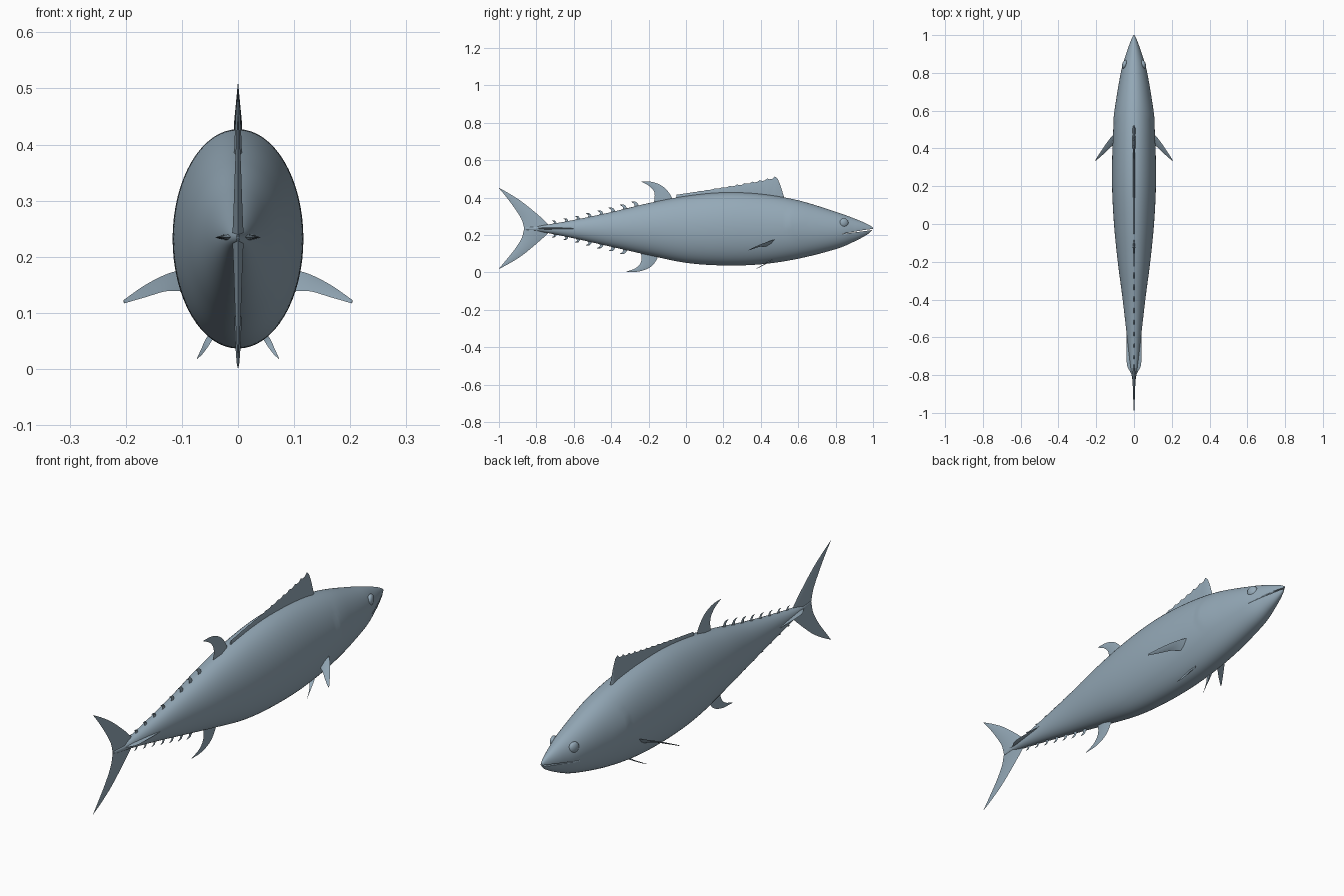
import bpy, bmesh, math
from mathutils import Vector, Matrix

if "Cube" in bpy.data.objects:
    bpy.data.objects.remove(bpy.data.objects["Cube"])

# One slate blue colour for the whole fish
COLOUR = (0.30, 0.40, 0.48, 1)
slate = bpy.data.materials.new("slate_blue")
slate.use_nodes = True
slate.diffuse_color = COLOUR
slate.node_tree.nodes["Principled BSDF"].inputs["Base Color"].default_value = COLOUR


def spline(points, steps):
    """Smooth curve through points of any dimension."""
    pts = [Vector(p) for p in points]
    pts = [pts[0] * 2 - pts[1]] + pts + [pts[-1] * 2 - pts[-2]]
    out = []
    for a, b, c, d in zip(pts, pts[1:], pts[2:], pts[3:]):
        for i in range(steps):
            t = i / steps
            out.append((b * 2 + (c - a) * t + (a * 2 - b * 5 + c * 4 - d) * t * t
                        + (b * 3 - a - c * 3 + d) * t ** 3) / 2)
    return out + [pts[-2]]


def finish(name, bm, angle=40, mirror=False):
    bmesh.ops.recalc_face_normals(bm, faces=bm.faces)
    mesh = bpy.data.meshes.new(name)
    bm.to_mesh(mesh)
    bm.free()
    mesh.materials.append(slate)
    obj = bpy.data.objects.new(name, mesh)
    bpy.context.collection.objects.link(obj)
    bpy.ops.object.select_all(action='DESELECT')
    obj.select_set(True)
    bpy.context.view_layer.objects.active = obj
    bpy.ops.object.shade_smooth_by_angle(angle=math.radians(angle))
    if mirror:
        obj.modifiers.new("Mirror", 'MIRROR').use_mirror_merge = False
    return obj


def loft(bm, rings):
    """Skin a list of rings and cap both ends."""
    rows = [[bm.verts.new(p) for p in ring] for ring in rings]
    n = len(rows[0])
    for a, b in zip(rows, rows[1:]):
        for i in range(n):
            bm.faces.new((a[i], a[(i + 1) % n], b[(i + 1) % n], b[i]))
    bm.faces.new(rows[0])
    bm.faces.new(rows[-1])


def add_fin(bm, lead, trail, thick, tip_thick=None):
    """Lens section blade between a leading and a trailing edge."""
    tip_thick = thick if tip_thick is None else tip_thick
    normal = (lead[-1] - lead[0]).cross(trail[0] - lead[0]).normalized()
    rings = []
    for i, (a, b) in enumerate(zip(lead, trail)):
        t = thick + (tip_thick - thick) * i / (len(lead) - 1)
        mid = (a + b) / 2
        rings.append((a, mid + normal * t, b, mid - normal * t))
    loft(bm, rings)


def median(points):
    return [(0, y, z) for y, z in points]


def blade(name, lead, trail, thick, mirror=False):
    bm = bmesh.new()
    add_fin(bm, spline(lead, 6), spline(trail, 6), thick, 0.0008)
    return finish(name, bm, 40, mirror)


# Body stations: position, top, bottom, half width
stations = spline([
    (1.0, 0.240, 0.230, 0.003), (0.97, 0.258, 0.203, 0.017), (0.9, 0.288, 0.165, 0.042),
    (0.8, 0.324, 0.124, 0.070), (0.6, 0.385, 0.073, 0.102), (0.4, 0.419, 0.043, 0.114),
    (0.2, 0.427, 0.037, 0.116), (0.0, 0.408, 0.051, 0.106), (-0.2, 0.370, 0.092, 0.086),
    (-0.4, 0.322, 0.137, 0.060), (-0.6, 0.280, 0.182, 0.037), (-0.75, 0.254, 0.212, 0.020),
    (-0.86, 0.240, 0.228, 0.003)], 12)


def body_edge(y, side):
    """Height of the back (1) or belly (2) at a position."""
    for a, b in zip(stations, stations[1:]):
        if b[0] <= y <= a[0]:
            return a[side] + (b[side] - a[side]) * (a[0] - y) / (a[0] - b[0])


SEGMENTS = 64
rings = []
for y, top, low, half in stations:
    ring = []
    for i in range(SEGMENTS):
        ang = math.tau * i / SEGMENTS
        z = (top + low) / 2 + (top - low) / 2 * math.sin(ang)
        # Gill cover: a slight bulge that ends in a curved step
        ahead = y - (0.54 + 4 * (z - 0.27) ** 2)
        lift = 0.004 * max(0, 1 - ahead / 0.12) if ahead > 0 else 0
        lift *= max(0, 1 - abs(z - 0.27) / 0.11)
        ring.append((math.cos(ang) * (half + lift), y, z))
    rings.append(ring)
bm = bmesh.new()
loft(bm, rings)
body = finish("body", bm, 50)

# Mouth: a thin tapering slit across the snout
slit = [(1.02, 0.235), (0.95, 0.226), (0.83, 0.205), (0.95, 0.220), (1.02, 0.230)]
bm = bmesh.new()
loft(bm, [[(x, y, z) for y, z in slit] for x in (-0.1, 0.1)])
cutter = finish("mouth_cutter", bm)
cutter.hide_render = True
cutter.hide_set(True)
cutter.display_type = 'WIRE'
cut = body.modifiers.new("Mouth", 'BOOLEAN')
cut.operation, cut.object, cut.solver = 'DIFFERENCE', cutter, 'EXACT'

# Eyes
bm = bmesh.new()
bmesh.ops.create_uvsphere(bm, u_segments=24, v_segments=16, radius=0.024, matrix=(
    Matrix.Translation((0.049, 0.845, 0.265)) @ Matrix.Rotation(0.3, 4, 'Z')
    @ Matrix.Diagonal((0.55, 1, 1, 1))))
finish("eyes", bm, 60, True)

# Side keels of the tail stalk
plan = spline([(0.034, -0.5, 0.233), (0.039, -0.6, 0.234), (0.040, -0.68, 0.235),
               (0.036, -0.75, 0.235), (0.016, -0.79, 0.235), (0.003, -0.83, 0.235)], 5)
bm = bmesh.new()
add_fin(bm, plan, [Vector((-p.x, p.y, p.z)) for p in plan], 0.018, 0.006)
finish("tail_keels", bm, 60)

# Tail fin lobes
blade("upper_tail_lobe",
      median([(-0.72, 0.24), (-0.78, 0.298), (-0.87, 0.372), (-0.94, 0.418), (-1.0, 0.452)]),
      median([(-0.865, 0.235), (-0.880, 0.285), (-0.918, 0.345), (-0.96, 0.402), (-0.999, 0.449)]),
      0.010)
blade("lower_tail_lobe",
      median([(-0.72, 0.225), (-0.78, 0.170), (-0.87, 0.095), (-0.94, 0.050), (-1.0, 0.018)]),
      median([(-0.865, 0.235), (-0.880, 0.180), (-0.918, 0.120), (-0.96, 0.068), (-0.999, 0.021)]),
      0.010)

# Spiny first back fin with a scalloped crest
outline = [(0.525, 0.40), (0.505, 0.465), (0.49, 0.50), (0.475, 0.513)]
SPINES = 13
for i in range(SPINES):
    for part, dip in ((0.35, 0.009), (0.7, 0.008), (1, 0)):
        t = (i + part) / SPINES
        outline.append((0.475 - 0.525 * t, 0.513 - 0.098 * t ** 0.85 - dip * (1 - t)))
crest = [Vector(p) for p in median(outline)]
root = [Vector((0, p.y - 0.01, body_edge(p.y, 1) - 0.04)) for p in crest]
bm = bmesh.new()
add_fin(bm, crest, root, 0.007, 0.005)
finish("first_back_fin", bm, 30)

# Sickle shaped second back fin and belly fin
blade("second_back_fin",
      median([(-0.06, 0.36), (-0.085, 0.417), (-0.125, 0.460), (-0.18, 0.483), (-0.24, 0.487)]),
      median([(-0.18, 0.35), (-0.168, 0.395), (-0.171, 0.432), (-0.197, 0.462), (-0.238, 0.484)]),
      0.008)
blade("belly_fin",
      median([(-0.14, 0.13), (-0.155, 0.072), (-0.19, 0.028), (-0.25, 0.005), (-0.32, 0.001)]),
      median([(-0.25, 0.13), (-0.238, 0.085), (-0.243, 0.050), (-0.27, 0.022), (-0.318, 0.004)]),
      0.008)

# Rows of finlets along the back and belly
for name, side, sign, first in (("back_finlets", 1, 1, 0), ("belly_finlets", 2, -1, 1)):
    bm = bmesh.new()
    for i in range(first, 8):
        y = -0.245 - 0.063 * i
        size = 1 - 0.05 * i
        edge = body_edge(y, side)
        lead = [(y, -0.015), (y - 0.02 * size, 0.016 * size), (y - 0.048 * size, 0.019 * size)]
        trail = [(y - 0.034, -0.02), (y - 0.031 * size, 0.003), (y - 0.047 * size, 0.017 * size)]
        curves = [spline(median([(a, edge + sign * h) for a, h in line]), 3) for line in (lead, trail)]
        add_fin(bm, *curves, 0.004, 0.001)
    finish(name, bm)

# Paired side fins and small underside fins
blade("pectoral_fins",
      [(0.085, 0.495, 0.180), (0.125, 0.455, 0.170), (0.165, 0.400, 0.150), (0.204, 0.340, 0.123)],
      [(0.085, 0.440, 0.137), (0.125, 0.405, 0.139), (0.165, 0.367, 0.128), (0.203, 0.334, 0.117)],
      0.004, True)
blade("pelvic_fins",
      [(0.042, 0.475, 0.070), (0.056, 0.440, 0.056), (0.065, 0.405, 0.037), (0.073, 0.375, 0.019)],
      [(0.042, 0.435, 0.058), (0.054, 0.415, 0.039), (0.064, 0.392, 0.026), (0.073, 0.372, 0.018)],
      0.003, True)
